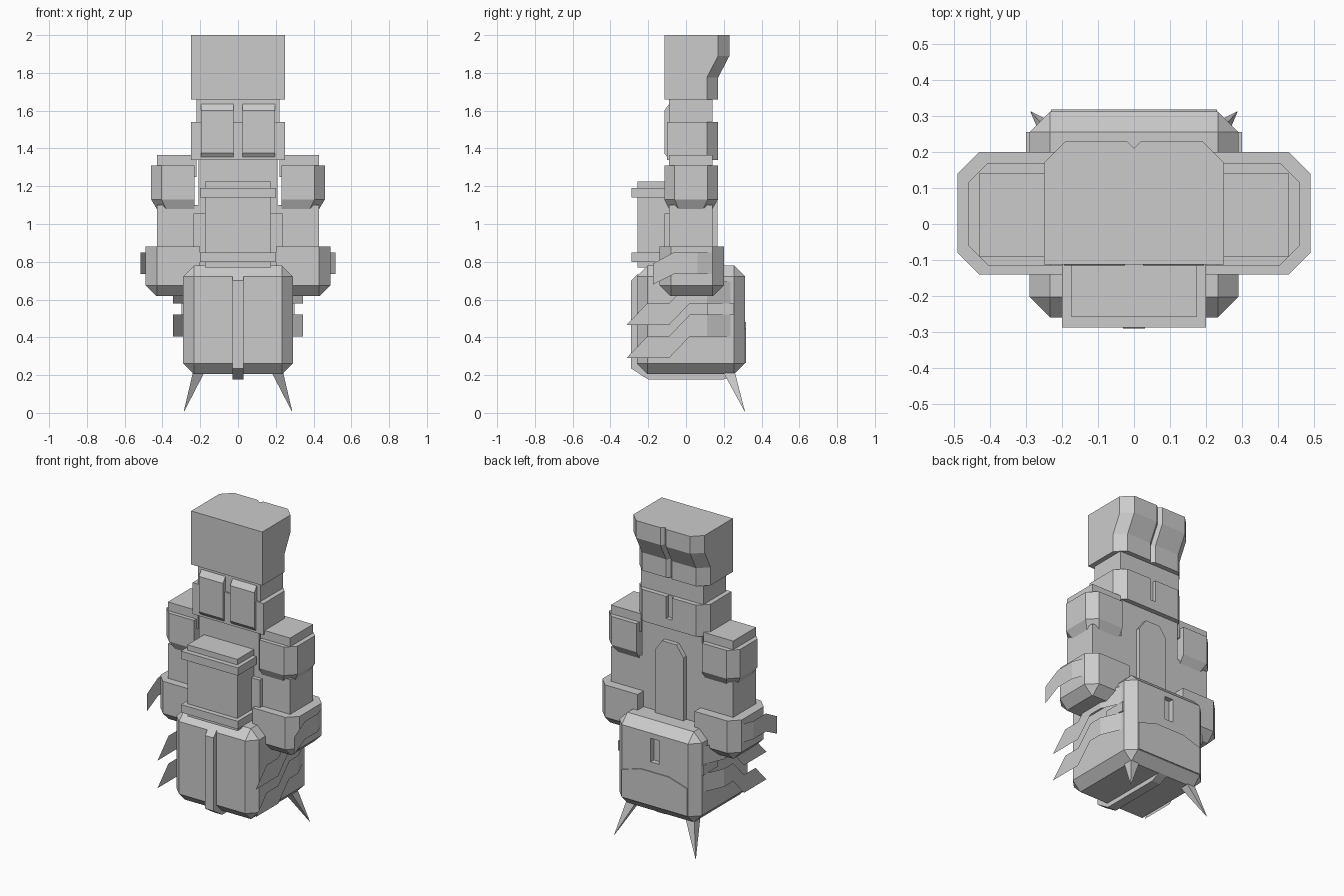
import bpy, bmesh

old = bpy.data.objects.get("Cube")
if old:
    bpy.data.objects.remove(old, do_unlink=True)

grey = bpy.data.materials.new("plain_grey")
grey.use_nodes = True
grey.diffuse_color = (0.6, 0.6, 0.6, 1)
grey.node_tree.nodes["Principled BSDF"].inputs["Base Color"].default_value = (0.6, 0.6, 0.6, 1)


def finish(name, bm, mirror=False, closed=True):
    if closed:
        bmesh.ops.recalc_face_normals(bm, faces=bm.faces)
    me = bpy.data.meshes.new(name)
    bm.to_mesh(me)
    bm.free()
    me.materials.append(grey)
    ob = bpy.data.objects.new(name, me)
    bpy.context.collection.objects.link(ob)
    if mirror:
        ob.modifiers.new("Mirror", 'MIRROR').use_mirror_merge = False
    return ob


def loft(name, rings, mirror=False):
    """Join matching rings of 3D points and cap both ends."""
    bm = bmesh.new()
    vs = [[bm.verts.new(p) for p in r] for r in rings]
    n = len(vs[0])
    for a, b in zip(vs, vs[1:]):
        for i in range(n):
            j = (i + 1) % n
            bm.faces.new((a[i], a[j], b[j], b[i]))
    bm.faces.new(vs[0][::-1])
    bm.faces.new(vs[-1])
    return finish(name, bm, mirror)


def box(name, x, y, z, mirror=False, chamfer=0):
    bm = bmesh.new()
    bmesh.ops.create_cube(bm, size=1)
    for v in bm.verts:
        v.co = [r[0] if c < 0 else r[1] for c, r in zip(v.co, (x, y, z))]
    if chamfer:
        bmesh.ops.bevel(bm, geom=bm.edges[:], offset=chamfer, segments=1,
                        profile=0.5, affect='EDGES')
    return finish(name, bm, mirror)


def side_profile(name, yz, x0, x1, mirror=False):
    return loft(name, [[(x, y, z) for y, z in yz] for x in (x0, x1)], mirror)


def arm_ring(x0, x1, y0, y1, z, c):
    """Outline with the two outer corners cut."""
    return [(x0, y0, z), (x1 - c, y0, z), (x1, y0 + c, z),
            (x1, y1 - c, z), (x1 - c, y1, z), (x0, y1, z)]


def back_ring(w, y0, y1, z, c):
    """Symmetrical outline with the two back corners cut."""
    return [(-w, y0, z), (w, y0, z), (w, y1 - c, z),
            (w - c, y1, z), (c - w, y1, z), (-w, y1 - c, z)]


def sheet(name, stations):
    """Thin bent strip; each station is x, y, bottom z, top z and top lean."""
    bm = bmesh.new()
    pairs = [(bm.verts.new((x, y, lo)), bm.verts.new((x, y + lean, hi)))
             for x, y, lo, hi, lean in stations]
    for (a, b), (c, d) in zip(pairs, pairs[1:]):
        bm.faces.new((a, c, d, b))
    return finish(name, bm, True, False)


def slot(target, name, x, y, z):
    cutter = box(name, x, y, z)
    cutter.hide_render = True
    cutter.hide_viewport = True
    mod = target.modifiers.new("Slot", 'BOOLEAN')
    mod.object = cutter
    mod.solver = 'EXACT'


# Lower body with chamfered edges, back slot and arched back plate
base = box("lower_body", (-.29, .29), (-.26, .312), (.205, .78), chamfer=.057)
slot(base, "lower_back_slot_cutter", (-.03, .03), (.28, .4), (.54, .69))
arch = [(-.23, .265), (.23, .265), (.23, .44), (.1, .48), (-.1, .48), (-.23, .44)]
loft("lower_back_plate", [[(x, y, z) for x, z in arch] for y in (.305, .318)])

# Rib that wraps the front and underside
side_profile("front_rib", [(-.29, .70), (-.255, .735), (-.2, .7), (-.2, .25), (.2, .25),
                           (.26, .205), (.2, .177), (-.2, .177), (-.29, .235)], -.03, .03)

# Rear spikes
loft("rear_spike", [[(.18, .2, .21), (.24, .2, .21), (.24, .26, .21), (.18, .26, .21)],
                    [(.285, .31, .008), (.287, .31, .008), (.287, .312, .008), (.285, .312, .008)]],
     mirror=True)

# Bent side fins on the lower body
for name, z in (("upper_side_fin", .58), ("lower_side_fin", .405)):
    h = .115
    sheet(name, [(.288, .24, z, z + h, 0), (.345, .11, z, z + h, 0),
                 (.345, .02, z, z + h, 0), (.345, -.09, z - h, z, 0),
                 (.345, -.315, z - h, z, .11)])
box("fin_clip", (.28, .3), (.11, .255), (.52, .58), mirror=True)

# Torso, waist and arched spine plate
box("torso", (-.21, .21), (-.09, .14), (.7, 1.36))
box("waist", (-.235, .235), (-.115, .13), (.75, 1.055))
spine = [(-.1, .75), (.1, .75), (.1, 1.18), (.05, 1.25), (-.05, 1.25), (-.1, 1.18)]
loft("spine_plate", [[(x, y, z) for x, z in spine] for y in (.13, .168)])

# Upper torso with back slot, and front panels
upper = loft("upper_torso", [back_ring(.25, -.1, .17, z, .06) for z in (1.34, 1.54)])
slot(upper, "upper_back_slot_cutter", (-.02, .02), (.145, .3), (1.4, 1.6))
side_profile("collar_panel", [(-.08, 1.34), (-.09, 1.34), (-.115, 1.375), (-.115, 1.6),
                              (-.09, 1.635), (-.08, 1.635)], .025, .195, mirror=True)
box("neck", (-.22, .22), (-.09, .14), (1.5, 1.68))

# Head with overhanging back and a centre groove
rings = []
for z, back in ((1.66, .17), (1.775, .17), (1.89, .23), (2, .23)):
    r = back_ring(.25, -.113, back, z, .06)
    r[4:4] = [(.02, back, z), (0, back - .02, z), (-.02, back, z)]
    rings.append(r)
loft("head", rings)

# Chest box with cap and ledges
box("chest_box", (-.175, .175), (-.257, -.08), (.77, 1.225))
for name, z in (("upper_chest_ledge", 1.14), ("lower_chest_ledge", .8)):
    box(name, (-.2, .2), (-.288, -.1), (z, z + .05))

# Arms: shoulder cap, shoulder, upper arm, forearm and bent fin
box("shoulder_cap", (.22, .43), (-.09, .14), (1.25, 1.365), mirror=True)
loft("shoulder", [arm_ring(.23, .43, -.09, .14, 1.08, .05),
                  arm_ring(.23, .46, -.115, .17, 1.13, .055),
                  arm_ring(.23, .46, -.115, .17, 1.31, .055)], mirror=True)
box("upper_arm", (.2, .43), (-.09, .14), (.8, 1.1), mirror=True)
loft("forearm", [arm_ring(.22, .435, -.085, .145, .62, .005),
                 arm_ring(.2, .49, -.14, .2, .675, .06),
                 arm_ring(.2, .49, -.14, .2, .88, .06)], mirror=True)
sheet("forearm_fin", [(.489, .14, .735, .85, 0), (.517, .06, .735, .85, 0),
                      (.517, -.065, .735, .85, 0), (.517, -.175, .68, .79, 0)])
